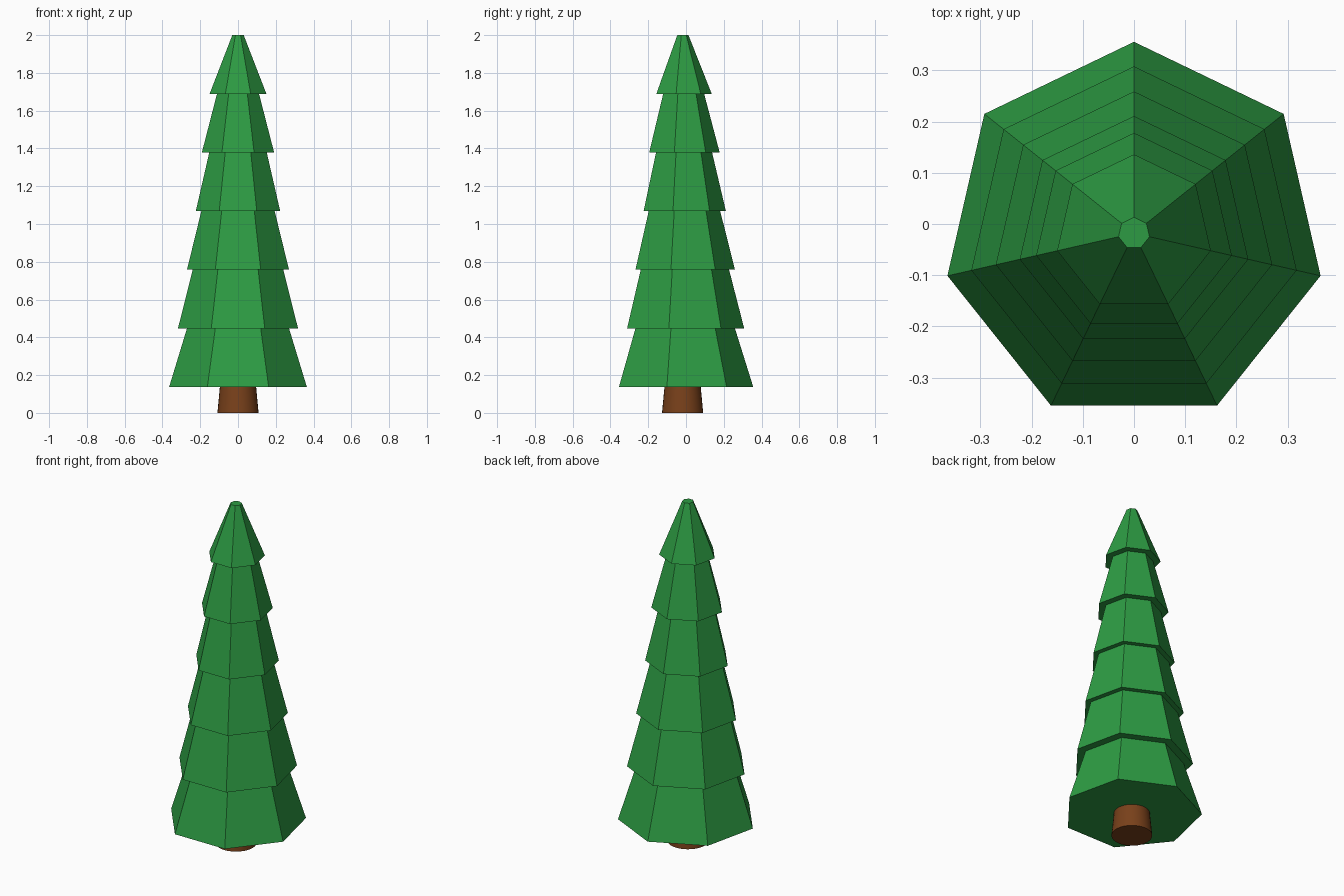
import bpy
from math import pi

if "Cube" in bpy.data.objects:
    bpy.data.objects.remove(bpy.data.objects["Cube"])

CY = -0.018  # trunk axis sits slightly forward of the bounding-box centre
Z0 = 0.137   # underside of the lowest branches


def material(name, color):
    m = bpy.data.materials.new(name)
    m.diffuse_color = color
    m.use_nodes = True
    m.node_tree.nodes["Principled BSDF"].inputs["Base Color"].default_value = m.diffuse_color
    return m


def frustum(name, sides, r_bottom, r_top, z0, z1, mat):
    # first corner of the polygon points to +y
    bpy.ops.mesh.primitive_cone_add(
        vertices=sides, radius1=r_bottom, radius2=r_top, depth=z1 - z0,
        location=(0, CY, (z0 + z1) / 2))
    ob = bpy.context.object
    ob.name = name
    ob.data.materials.append(mat)
    return ob


green = material("needles", (0.026, 0.33, 0.056, 1))
brown = material("bark", (0.19, 0.052, 0.0105, 1))

# Trunk: smooth tapered cylinder
frustum("trunk", 32, 0.109, 0.096, 0.0, Z0, brown)
bpy.ops.object.shade_smooth_by_angle(angle=pi / 6)

# Branch tiers: seven-sided frustums, each overhanging the next one up
tiers = [(0.374, 0.277), (0.326, 0.246), (0.277, 0.199),
         (0.229, 0.156), (0.196, 0.114), (0.154, 0.031)]
step = (2.0 - Z0) / len(tiers)
for i, (rb, rt) in enumerate(tiers):
    z = Z0 + i * step
    frustum(f"branch_tier_{i + 1}", 7, rb, rt, z, z + step, green)
